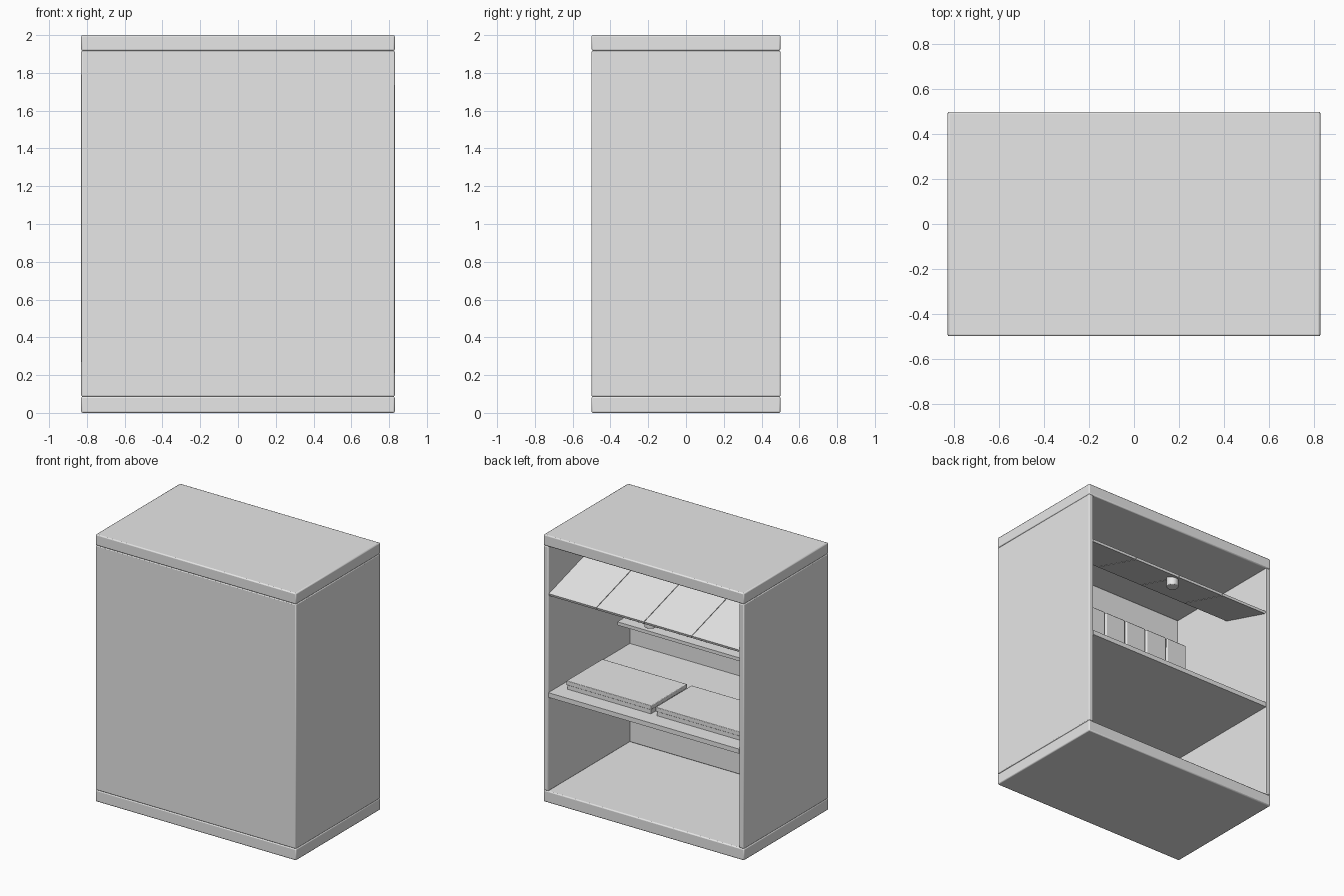
import bpy, math
from mathutils import Matrix

cube = bpy.data.objects.get("Cube")
if cube:
    bpy.data.objects.remove(cube, do_unlink=True)

grey = bpy.data.materials.new("light grey")
grey.use_nodes = True
grey.diffuse_color = (0.8, 0.8, 0.8, 1)
grey.node_tree.nodes["Principled BSDF"].inputs["Base Color"].default_value = (0.8, 0.8, 0.8, 1)


def finish(name, bevel=0.0):
    """Name the active object, colour it and round its edges."""
    ob = bpy.context.object
    ob.name = name
    ob.data.materials.append(grey)
    if bevel:
        mod = ob.modifiers.new("rounded edges", "BEVEL")
        mod.width = bevel
        mod.segments = 2
    bpy.ops.object.shade_smooth_by_angle(angle=math.radians(35))
    return ob


def box(name, x, y, z, bevel=0.0):
    """Box from its (low, high) range on each axis."""
    ranges = (x, y, z)
    bpy.ops.mesh.primitive_cube_add(size=1)
    ob = bpy.context.object
    centre = [(a + b) / 2 for a, b in ranges]
    size = [b - a for a, b in ranges]
    ob.data.transform(Matrix.Translation(centre) @ Matrix.Diagonal((*size, 1)))
    return finish(name, bevel)


W, D = 0.83, 0.5          # half width and half depth
IN, WALL = 0.79, -0.465   # inside of the sides and of the front
LOW, HIGH = 0.087, 1.917  # ends of the body
SHELF = 0.825

# Outer case, open at the back
box("base_slab", (-W, W), (-D, D), (0, LOW), 0.008)
box("top_slab", (-W, W), (-D, D), (HIGH, 2), 0.008)
box("front_panel", (-W, W), (-D, WALL), (LOW, HIGH), 0.006)
for side, a, b in (("right", -W, -IN), ("left", IN, W)):
    box(side + "_panel", (a, b), (-D, D), (LOW, HIGH), 0.006)

# Middle shelf with two flat lidded drawers
box("middle_shelf", (-IN, IN), (WALL, D), (SHELF - 0.035, SHELF))
for side, s in (("right", -1), ("left", 1)):
    x = sorted((s * 0.018, s * 0.72))
    box(side + "_drawer_base", (x[0] + 0.006, x[1] - 0.006), (-0.035, 0.38),
        (SHELF, 0.858))
    box(side + "_drawer_lid", x, (-0.04, 0.387), (0.858, 0.89), 0.004)

# Small tray on the front wall with a row of upright boxes
TRAY = 1.15
box("wall_tray", (-0.66, 0.66), (WALL, -0.13), (TRAY - 0.025, TRAY))
count, pitch = 7, 0.186
for i in range(count):
    x = (i - (count - 1) / 2) * pitch
    box(f"upright_box_{i + 1}", (x - 0.088, x + 0.088), (-0.42, -0.2),
        (TRAY, 1.54), 0.008)

# Four sloping panels under the top
back_z, tilt = 1.565, math.atan2(0.125, 0.42)
length = math.hypot(0.42, 0.125)
for i in range(4):
    left = -IN + i * IN / 2
    panel = box(f"sloping_panel_{i + 1}", (left + 0.002, left + IN / 2 - 0.002),
                (-length, 0), (-0.018, 0))
    panel.location = (0, D - 0.003, back_z)
    panel.rotation_euler.x = -tilt

# Round knob beneath the sloping panels
bpy.ops.mesh.primitive_cylinder_add(vertices=32, radius=0.042, depth=0.075,
                                    location=(0, 0.42, 1.54))
finish("round_knob", 0.004)
